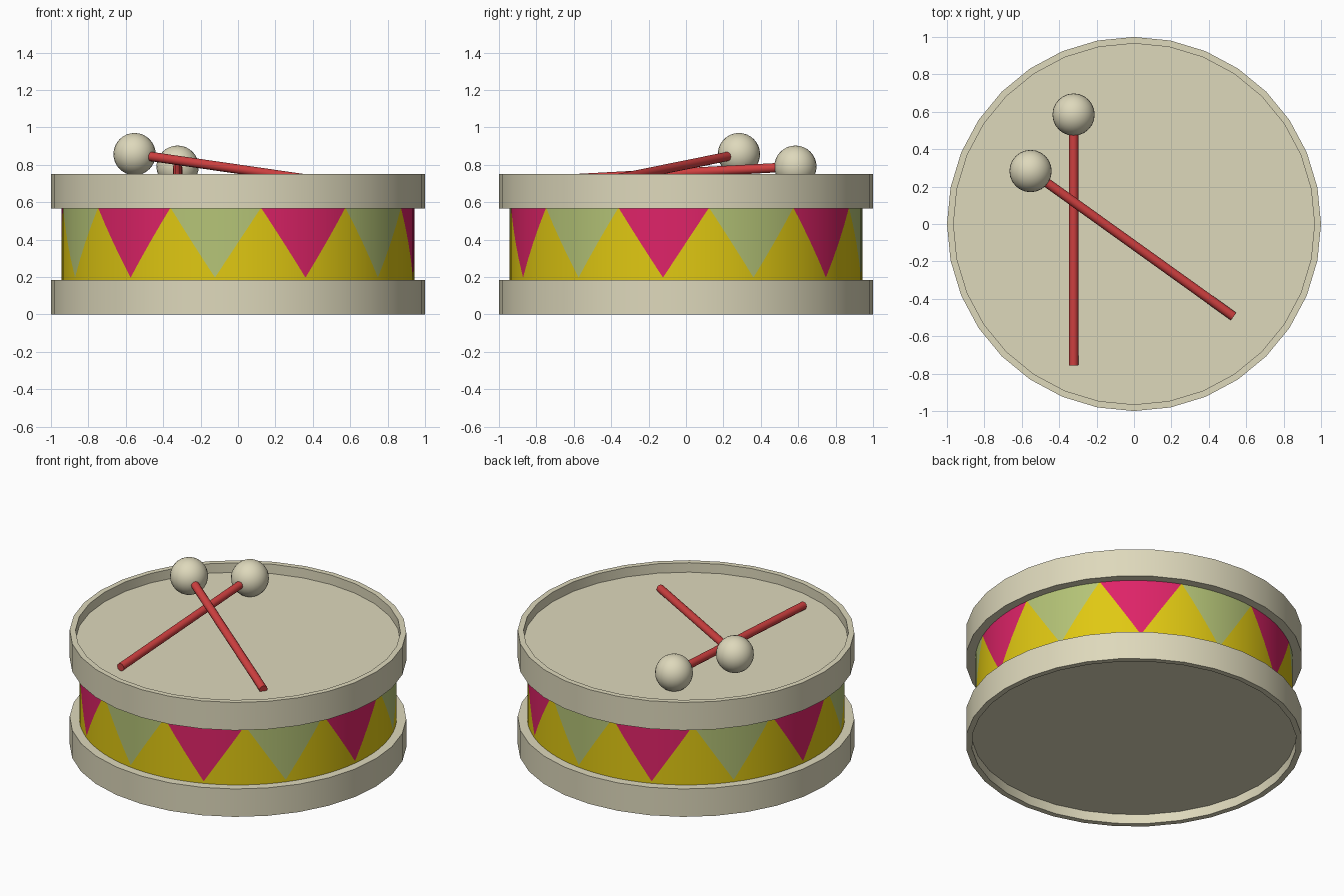
import bpy, bmesh, math
from mathutils import Vector

if "Cube" in bpy.data.objects:
    bpy.data.objects.remove(bpy.data.objects["Cube"])


def material(name, rgb):
    m = bpy.data.materials.new(name)
    m.diffuse_color = (*rgb, 1)
    m.use_nodes = True
    m.node_tree.nodes["Principled BSDF"].inputs["Base Color"].default_value = m.diffuse_color
    return m


cream = material("cream", (0.73, 0.69, 0.50))
yellow = material("yellow", (0.745, 0.578, 0.006))
pink = material("pink", (0.73, 0.017, 0.138))
sage = material("sage_green", (0.46, 0.55, 0.185))
red = material("red", (0.64, 0.052, 0.052))


def finish(bm, name, mats, angle=30):
    bmesh.ops.recalc_face_normals(bm, faces=bm.faces)
    mesh = bpy.data.meshes.new(name)
    bm.to_mesh(mesh)
    bm.free()
    for m in mats:
        mesh.materials.append(m)
    ob = bpy.data.objects.new(name, mesh)
    bpy.context.collection.objects.link(ob)
    bpy.ops.object.select_all(action='DESELECT')
    bpy.context.view_layer.objects.active = ob
    ob.select_set(True)
    bpy.ops.object.shade_smooth_by_angle(angle=math.radians(angle))
    return ob


# Rims with recessed heads: one profile turned round, flipped for the top
def rim(name, flip):
    profile = [(0.965, 0.062), (0.965, 0), (1, 0), (1, 0.183), (0.935, 0.183)]
    n = 32
    bm = bmesh.new()
    rings = []
    for r, z in profile:
        z = 0.75 - z if flip else z
        rings.append([bm.verts.new((r * math.cos(2 * math.pi * i / n),
                                    r * math.sin(2 * math.pi * i / n), z)) for i in range(n)])
    for a, b in zip(rings, rings[1:]):
        for i in range(n):
            j = (i + 1) % n
            bm.faces.new((a[i], a[j], b[j], b[i]))
    bm.faces.new(rings[0])
    finish(bm, name, [cream])
    # the open inner edge is hidden by the shell


rim("bottom_rim", False)
rim("top_rim", True)


# Shell: grid split along the diagonals of twelve downward triangles
def shell():
    cols, steps, R = 96, 4, 0.943
    z0, z1 = 0.197, 0.571
    levels = [0.18] + [z0 + (z1 - z0) * k / steps for k in range(steps + 1)]
    bm = bmesh.new()

    def point(i, z):
        t = math.radians(7.5 + i * 360 / cols)   # angle from the front towards +x
        return bm.verts.new((R * math.sin(t), -R * math.cos(t), z))

    grid = [[point(i, z) for i in range(cols)] for z in levels]
    for k in range(len(levels) - 1):
        for i in range(cols):
            j = (i + 1) % cols
            a, b, c, d = grid[k][i], grid[k][j], grid[k + 1][j], grid[k + 1][i]
            if k == 0:
                bm.faces.new((a, b, c, d))
                continue
            falling = i % 8 < 4
            if falling:
                tris = [((a, b, d), 1 / 3, 1 / 3), ((b, c, d), 2 / 3, 2 / 3)]
            else:
                tris = [((a, b, c), 2 / 3, 1 / 3), ((a, c, d), 1 / 3, 2 / 3)]
            for vs, du, dv in tris:
                f = bm.faces.new(vs)
                inside = abs(i % 8 + du - 4) < k - 1 + dv
                if inside:
                    f.material_index = 1 if (i // 8) % 2 == 0 else 2
    finish(bm, "shell", [yellow, pink, sage])


shell()


# Drumsticks: a thin rod with a round head
def drumstick(name, head, tail):
    head, tail = Vector(head), Vector(tail)
    axis = head - tail
    bm = bmesh.new()
    bmesh.ops.create_cone(bm, cap_ends=True, segments=12, radius1=0.025,
                          radius2=0.025, depth=axis.length)
    bm.transform(axis.to_track_quat('Z', 'Y').to_matrix().to_4x4())
    bmesh.ops.translate(bm, verts=bm.verts, vec=(head + tail) / 2)
    finish(bm, name + "_rod", [red], 40)
    bm = bmesh.new()
    bmesh.ops.create_uvsphere(bm, u_segments=24, v_segments=16, radius=0.113)
    bmesh.ops.translate(bm, verts=bm.verts, vec=head)
    finish(bm, name + "_ball", [cream], 60)


drumstick("lower_stick", (-0.323, 0.585, 0.79), (-0.323, -0.755, 0.717))
drumstick("upper_stick", (-0.553, 0.283, 0.857), (0.53, -0.493, 0.70))
